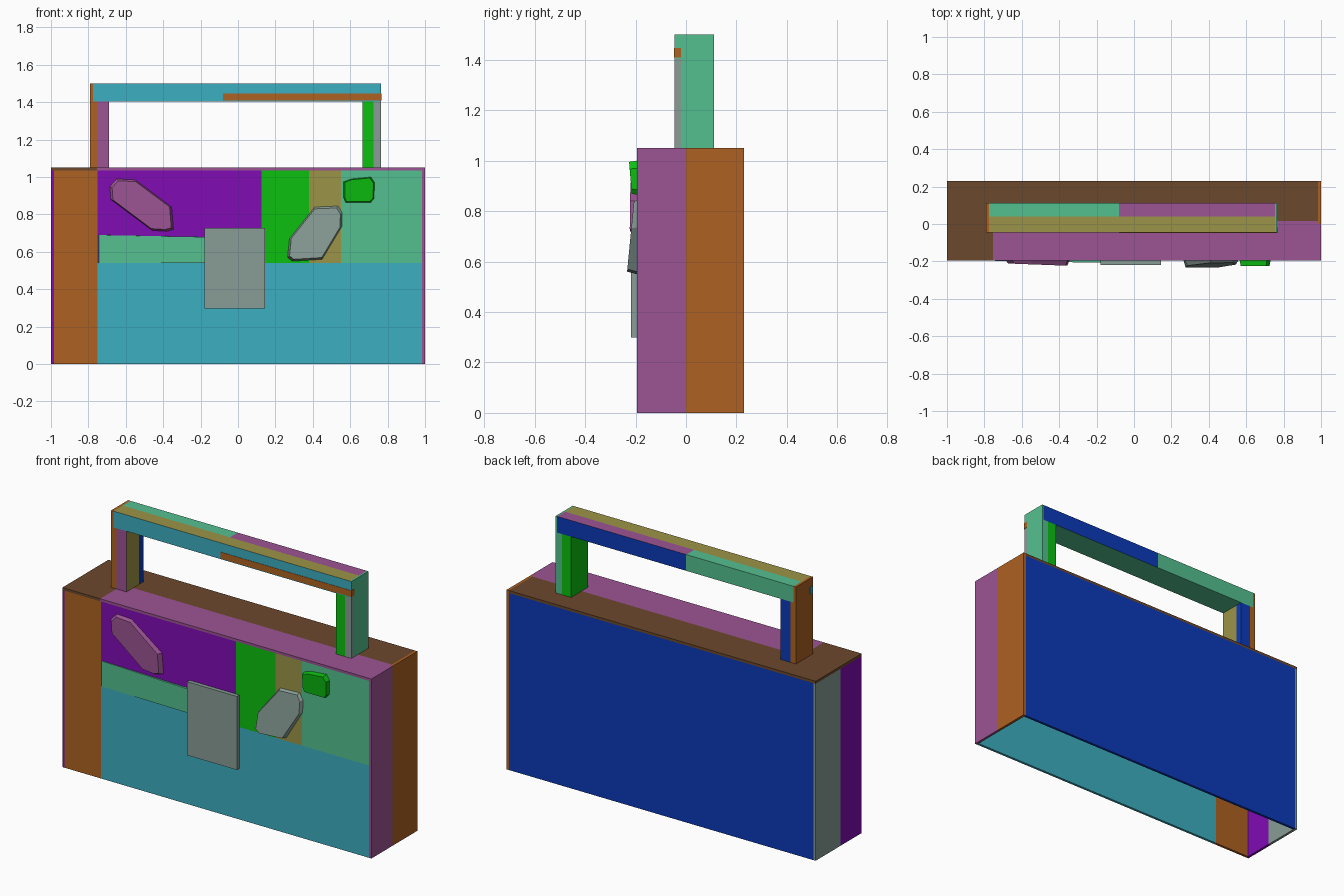
import bpy
import bmesh

cube = bpy.data.objects.get("Cube")
if cube:
    bpy.data.objects.remove(cube, do_unlink=True)


def linear(v):
    v /= 255
    return v / 12.92 if v < 0.04 else ((v + 0.055) / 1.055) ** 2.4


def material(name, *rgb):
    mat = bpy.data.materials.new(name)
    col = [linear(v) for v in rgb] + [1]
    mat.use_nodes = True
    mat.diffuse_color = col
    mat.node_tree.nodes["Principled BSDF"].inputs["Base Color"].default_value = col
    return mat


cyan = material("cyan", 60, 175, 193)
orange = material("burnt_orange", 174, 97, 33)
violet = material("violet", 128, 12, 180)
mauve = material("mauve", 156, 84, 148)
green = material("green", 12, 192, 16)
olive = material("olive", 156, 148, 72)
mint = material("mint", 84, 192, 144)
grey = material("grey", 136, 156, 150)
brown = material("dark_brown", 108, 72, 44)
blue = material("blue", 12, 58, 185)


def finish(name, bm, mats):
    bmesh.ops.recalc_face_normals(bm, faces=bm.faces)
    mesh = bpy.data.meshes.new(name)
    bm.to_mesh(mesh)
    bm.free()
    for m in mats:
        mesh.materials.append(m)
    obj = bpy.data.objects.new(name, mesh)
    bpy.context.collection.objects.link(obj)
    return obj


def box(name, xs, ys, zs, mat, **sides):
    """Box between ranges; sides (front, back, top, bottom) may differ in colour."""
    bm = bmesh.new()
    verts = bmesh.ops.create_cube(bm, size=1)["verts"]
    for v in verts:
        for i, (lo, hi) in enumerate((xs, ys, zs)):
            v.co[i] = hi if v.co[i] > 0 else lo
    bm.normal_update()
    for f in bm.faces:
        n = f.normal
        facing = {"front": n.y < -0.5, "back": n.y > 0.5,
                  "top": n.z > 0.5, "bottom": n.z < -0.5}
        for i, side in enumerate(sides, 1):
            if facing[side]:
                f.material_index = i
    return finish(name, bm, [mat, *sides.values()])


def gem(name, outline, mat, depth, inset=0.93):
    """Faceted plate on the front panel; depth(x, z) is how far it stands out."""
    bm = bmesh.new()
    cx = sum(p[0] for p in outline) / len(outline)
    cz = sum(p[1] for p in outline) / len(outline)
    back = [bm.verts.new((x, FRONT, z)) for x, z in outline]
    front = [bm.verts.new((cx + (x - cx) * inset, FRONT - depth(x, z),
                           cz + (z - cz) * inset)) for x, z in outline]
    bm.faces.new(back)
    bm.faces.new(front)
    for i in range(len(outline)):
        j = (i + 1) % len(outline)
        bm.faces.new((back[i], back[j], front[j], front[i]))
    return finish(name, bm, [mat])


FRONT, BACK, TOP = -0.195, 0.23, 1.05
T = 0.015
IN, ROOF = 1 - T, TOP - T
SKIN = (FRONT, FRONT + T)

# Case front, made of coloured panels
box("front_left_panel", (-IN, -0.75), SKIN, (0, ROOF), orange)
box("front_lower_panel", (-0.75, IN), SKIN, (0, 0.54), cyan)
for name, x0, x1, mat in (("wide", -0.75, 0.125, violet), ("middle", 0.125, 0.38, green),
                          ("narrow", 0.38, 0.55, olive), ("end", 0.55, IN, mint)):
    box("front_upper_panel_" + name, (x0, x1), SKIN, (0.54, ROOF), mat)

# Case back, sides and top; the bottom is open
box("back_panel", (-IN, IN), (BACK - T, BACK), (0, ROOF), blue)
box("left_side_front", (IN, 1), (FRONT, 0), (0, TOP), mauve)
box("left_side_back", (IN, 1), (0, BACK), (0, TOP), orange)
box("right_side_front", (-1, -IN), (FRONT, 0), (0, ROOF), violet)
box("right_side_back", (-1, -IN), (0, BACK), (0, ROOF), grey)
box("top_corner", (-1, -0.755), (FRONT, T), (ROOF, TOP), brown)
box("top_back", (-1, IN), (T, BACK), (ROOF, TOP), brown)
box("top_front", (-0.755, IN), (FRONT, T), (ROOF, TOP), mauve)

# Handle posts
HF, HB = -0.045, 0.112
UNDER, HT = 1.405, 1.5
POST = (TOP, UNDER)
box("right_post_outer", (-0.79, -0.755), (HF, HB), POST, orange)
box("right_post_inner_front", (-0.755, -0.69), (HF, 0.07), POST, olive, front=mauve)
box("right_post_inner_back", (-0.755, -0.69), (0.07, HB), POST, blue)
box("left_post_inner", (0.665, 0.725), (HF, HB), POST, green)
box("left_post_outer_front", (0.725, 0.765), (HF, -0.02), POST, grey)
box("left_post_outer_back", (0.725, 0.765), (-0.02, HB), POST, mint)

# Handle grip
GRIP = (UNDER, HT)
box("grip_right_cap", (-0.79, -0.775), (HF, HB), GRIP, orange)
box("grip_left_cap", (0.755, 0.765), (HF, HB), GRIP, mint, front=cyan)
box("grip_front", (-0.775, 0.755), (HF, 0.04), GRIP, mint, front=cyan, top=olive)
box("grip_back_right", (-0.775, -0.08), (0.04, HB), GRIP, mint)
box("grip_back_left", (-0.08, 0.755), (0.04, HB), GRIP, mint, top=mauve, back=blue)
box("grip_stripe", (-0.08, 0.767), (HF - 0.002, HF), (1.41, 1.447), orange)
box("grip_stripe_end", (0.765, 0.767), (HF, -0.02), (1.41, 1.447), orange)
box("grip_end_mark", (-0.792, -0.79), (HF, -0.02), (1.41, 1.45), cyan)

# Clasp and faceted pieces on the front
box("clasp", (-0.178, 0.145), (-0.218, FRONT), (0.298, 0.728), grey)
gem("mint_strip", [(-0.745, 0.54), (-0.17, 0.54), (-0.17, 0.68), (-0.745, 0.69)],
    mint, lambda x, z: 0.002 + 0.018 * (x + 0.745), 0.995)
gem("mauve_gem", [(-0.685, 0.95), (-0.65, 0.99), (-0.55, 0.985), (-0.355, 0.84),
                  (-0.345, 0.72), (-0.38, 0.71), (-0.46, 0.715), (-0.68, 0.88)],
    mauve, lambda x, z: 0.016 + 0.035 * (x + 0.69))
gem("grey_gem", [(0.265, 0.57), (0.275, 0.67), (0.41, 0.84), (0.535, 0.845),
                 (0.557, 0.81), (0.555, 0.735), (0.45, 0.56), (0.29, 0.55)],
    grey, lambda x, z: 0.012 + 0.09 * (0.845 - z))
gem("green_gem", [(0.565, 0.975), (0.605, 0.99), (0.71, 1.0), (0.73, 0.97),
                  (0.727, 0.885), (0.71, 0.865), (0.575, 0.865), (0.565, 0.89)],
    green, lambda x, z: 0.02 + 0.08 * (z - 0.865))
